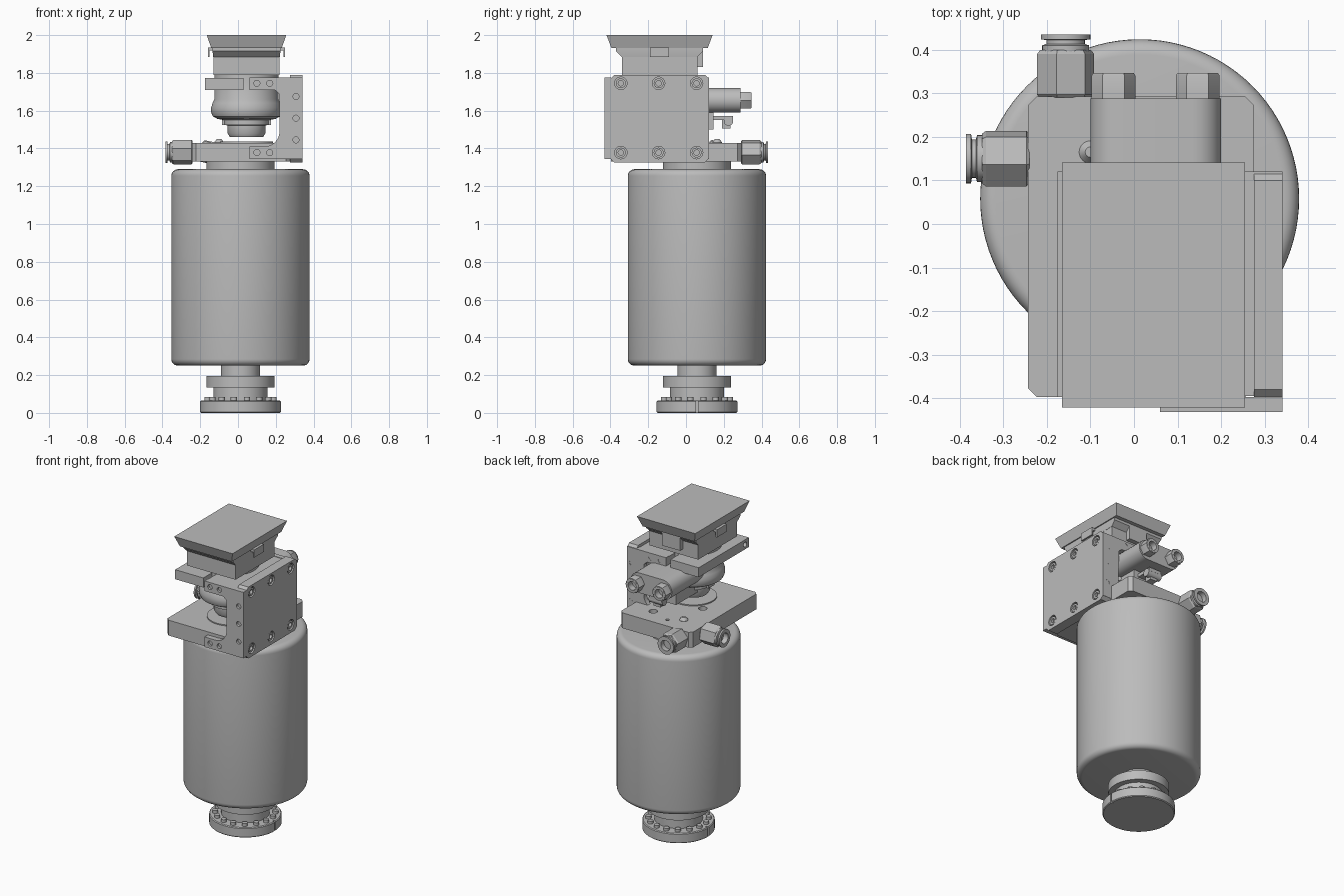
import bpy, bmesh
from math import cos, sin, pi, radians
from mathutils import Matrix, Vector

if "Cube" in bpy.data.objects:
    bpy.data.objects.remove(bpy.data.objects["Cube"])

grey = bpy.data.materials.new("plain grey")
grey.use_nodes = True
GREY = (0.5, 0.5, 0.5, 1)
grey.diffuse_color = GREY
grey.node_tree.nodes["Principled BSDF"].inputs["Base Color"].default_value = GREY

BODY = (0.013, 0.058)    # axis of the tank
HEAD = (0.045, -0.14)    # axis of the sensor head
TURN = {"x": Matrix.Rotation(pi / 2, 4, "Y"), "y": Matrix.Rotation(-pi / 2, 4, "X"), "z": Matrix()}


def finish(name, bm):
    bmesh.ops.recalc_face_normals(bm, faces=bm.faces)
    mesh = bpy.data.meshes.new(name)
    bm.to_mesh(mesh)
    bm.free()
    mesh.materials.append(grey)
    ob = bpy.data.objects.new(name, mesh)
    bpy.context.scene.collection.objects.link(ob)
    smooth(ob)
    return ob


def activate(ob):
    for other in bpy.context.selected_objects:
        other.select_set(False)
    ob.select_set(True)
    bpy.context.view_layer.objects.active = ob


def smooth(ob):
    activate(ob)
    bpy.ops.object.shade_smooth_by_angle(angle=radians(32))


def lathe(name, profile, origin, axis="z", sides=64, phase=0.0):
    """Revolve (radius, height) points; a zero radius closes the end."""
    bm = bmesh.new()
    rings = []
    for r, h in profile:
        if r == 0:
            rings.append([bm.verts.new((0, 0, h))] * sides)
        else:
            angles = [phase + 2 * pi * i / sides for i in range(sides)]
            rings.append([bm.verts.new((r * cos(a), r * sin(a), h)) for a in angles])
    for low, high in zip(rings, rings[1:]):
        for i in range(sides):
            j = (i + 1) % sides
            bm.faces.new(list(dict.fromkeys((low[i], low[j], high[j], high[i]))))
    bmesh.ops.transform(bm, matrix=Matrix.Translation(origin) @ TURN[axis], verts=bm.verts)
    return finish(name, bm)


def disc(name, r, h0, h1, origin, axis="z", sides=64, phase=0.0):
    return lathe(name, [(0, h0), (r, h0), (r, h1), (0, h1)], origin, axis, sides, phase)


def prism(name, points, axis, a, b):
    """Extrude a flat outline from a to b along an axis."""
    place = {"x": lambda u, v, w: (w, u, v), "y": lambda u, v, w: (u, w, v), "z": lambda u, v, w: (u, v, w)}[axis]
    bm = bmesh.new()
    ends = [[bm.verts.new(place(u, v, w)) for u, v in points] for w in (a, b)]
    for end in ends:
        bm.faces.new(end)
    n = len(points)
    for i in range(n):
        j = (i + 1) % n
        bm.faces.new((ends[0][i], ends[0][j], ends[1][j], ends[1][i]))
    return finish(name, bm)


def chamfered(u0, u1, v0, v1, c):
    return [(u0 + c, v0), (u1 - c, v0), (u1, v0 + c), (u1, v1 - c),
            (u1 - c, v1), (u0 + c, v1), (u0, v1 - c), (u0, v0 + c)]


def box(name, x, y, z):
    return prism(name, [(x[0], y[0]), (x[1], y[0]), (x[1], y[1]), (x[0], y[1])], "z", *z)


def tiers(name, sections):
    """Stack centred rectangles of (half x, half y, z) into a tapered solid."""
    bm = bmesh.new()
    rings = [[bm.verts.new((HEAD[0] + sx * hx, HEAD[1] + sy * hy, z))
              for sx, sy in ((-1, -1), (1, -1), (1, 1), (-1, 1))] for hx, hy, z in sections]
    bm.faces.new(rings[0])
    bm.faces.new(rings[-1])
    for low, high in zip(rings, rings[1:]):
        for i in range(4):
            j = (i + 1) % 4
            bm.faces.new((low[i], low[j], high[j], high[i]))
    return finish(name, bm)


def cut(ob, cutters):
    for cutter in cutters:
        mod = ob.modifiers.new("cut", "BOOLEAN")
        mod.operation, mod.solver, mod.object = "DIFFERENCE", "EXACT", cutter
        activate(ob)
        bpy.ops.object.modifier_apply(modifier=mod.name)
        bpy.data.objects.remove(cutter)
    smooth(ob)


# Tank with rounded rims
R, ROUND = 0.366, 0.035
arc = [(R - ROUND + ROUND * sin(t), ROUND * cos(t)) for t in (i * pi / 12 for i in range(7))]
lathe("tank", [(0, 0.25)] + [(r, 0.25 + ROUND - h) for r, h in arc]
      + [(r, 1.29 - ROUND + h) for r, h in reversed(arc)] + [(0, 1.29)], (*BODY, 0), sides=96)
disc("tank_collar", 0.18, 1.285, 1.335, (*BODY, 0))

# Lower neck and bolted foot flange
lathe("lower_neck", [(0, 0.05), (0.143, 0.05), (0.143, 0.135), (0.18, 0.135), (0.18, 0.195),
                     (0.103, 0.195), (0.103, 0.26), (0, 0.26)], (*BODY, 0))
foot = lathe("foot_flange", [(0, 0), (0.209, 0), (0.214, 0.005), (0.214, 0.06), (0.209, 0.065), (0, 0.065)], (*BODY, 0))
cut(foot, [box("slot", (BODY[0] + s * 0.214 - 0.015, BODY[0] + s * 0.214 + 0.015),
               (BODY[1] - 0.006, BODY[1] + 0.006), (-0.01, 0.1)) for s in (-1, 1)])
for i in range(16):
    a = 2 * pi * (i + 0.5) / 16
    disc("foot_bolt", 0.017, 0.06, 0.083, (BODY[0] + 0.178 * cos(a), BODY[1] + 0.178 * sin(a), 0), sides=12)

# Base plate with drilled holes and seat ring
base = prism("base_plate", chamfered(-0.243, 0.275, -0.397, 0.293, 0.02), "z", 1.33, 1.43)
cut(base, [disc("drill", r, 1.39, 1.45, (x, y, 0), sides=24)
           for x, y, r in ((0.118, 0.17, 0.026), (-0.1, -0.03, 0.026), (-0.02, 0.22, 0.012))])
disc("seat_ring", 0.14, 1.425, 1.437, (*HEAD, 0))
lathe("base_screw", [(0.026, 1.42), (0.026, 1.432), (0.012, 1.45), (0, 1.45)], (-0.1, 0.165, 0), sides=24)

# Side plate with counterbored screws
side = prism("side_plate", chamfered(-0.4, 0.12, 1.325, 1.79, 0.02), "x", 0.275, 0.341)
spots = [(y, z) for y in (-0.345, -0.145, 0.056) for z in (1.378, 1.745)]
cut(side, [disc("bore", 0.033, -0.02, 0.02, (0.341, y, z), "x", 24) for y, z in spots])
for y, z in spots:
    lathe("side_screw", [(0, -0.012), (0.014, -0.012), (0.014, 0.012), (0.026, 0.012), (0.026, -0.02)],
          (0.325, y, z), "x", 24)

# C-shaped brackets at the front and back of the side plate
curve = [(0.14 + 0.08 * sin(t), 1.49 - 0.08 * cos(t)) for t in (i * pi / 12 for i in range(7))]
c_shape = ([(0.06, 1.345), (0.341, 1.345), (0.341, 1.775), (0.06, 1.775), (0.06, 1.71), (0.195, 1.71), (0.218, 1.69)]
           + curve[::-1] + [(0.06, 1.41)])
holes = [(x, z) for x in (0.1, 0.168) for z in (1.378, 1.745)] + [(0.307, z) for z in (1.445, 1.56, 1.675)]
for name, y0, y1, face in (("front_bracket", -0.432, -0.397, -0.432), ("back_bracket", 0.09, 0.121, 0.121)):
    bracket = prism(name, c_shape, "y", y0, y1)
    cut(bracket, [disc("drill", 0.016, -0.015, 0.015, (x, face, z), "y", 20) for x, z in holes])

# Split clamp plate around the head
left_arm = box("clamp_outer", (-0.175, 0.028), (-0.397, 0.12), (1.71, 1.772))
cut(left_arm, [disc("drill", 0.016, -0.03, 0.03, (-0.175, -0.36, 1.741), "x", 20)])
box("clamp_inner", (0.06, 0.275), (-0.395, 0.12), (1.71, 1.772))

# Rounded sensor bulb and its stepped underside
lathe("bulb", [(0, 1.8), (0.17, 1.8), (0.17, 1.66), (0.18, 1.64), (0.187, 1.615), (0.187, 1.59), (0.178, 1.57),
               (0.155, 1.557), (0.12, 1.55), (0.12, 1.525), (0.1, 1.522), (0.1, 1.48), (0.088, 1.46), (0, 1.46)],
      (*HEAD, 0))
for s in (-1, 1):
    box("bulb_pin", sorted((HEAD[0] + s * 0.09, HEAD[0] + s * 0.13)), (HEAD[1] - 0.03, HEAD[1] + 0.03), (1.525, 1.55))

# Head block, tapered lid and clips
tiers("head_block", [(0.175, 0.2, 1.79), (0.175, 0.2, 1.92)])
tiers("lid_step", [(0.176, 0.2, 1.885), (0.18, 0.23, 1.915), (0.18, 0.23, 1.937)])
tiers("lid", [(0.187, 0.255, 1.932), (0.21, 0.281, 2.0)])
for s in (-1, 1):
    x = HEAD[0] + s * 0.2
    box("lid_clip", (x - 0.005, x + 0.005), (-0.19, -0.09), (1.885, 1.935))
    box("clip_hook", sorted((x, HEAD[0] + s * 0.17)), (-0.19, -0.09), (1.918, 1.935))
box("head_latch", (-0.02, 0.11), (0.05, 0.09), (1.83, 1.935))

# Rear manifold with rounded ends
ends = [(0.05 + s * (0.085 + 0.065 * cos(t)), 1.655 + s * 0.065 * sin(t))
        for s in (1, -1) for t in (-pi / 2 + i * pi / 12 for i in range(13))]
prism("manifold", ends, "y", -0.14, 0.288)
for x in (-0.047, 0.146):
    lathe("manifold_nut", [(0, 0), (0.05, 0), (0.05, 0.055), (0.046, 0.061)], (x, 0.286, 1.655), "y", 6)
    lathe("manifold_port", [(0.047, 0.06), (0.028, 0.061), (0.028, 0.02), (0, 0.02)], (x, 0.286, 1.655), "y", 24)

# Connector block and lever under the manifold
box("connector", (-0.03, 0.12), (-0.1, 0.145), (1.5, 1.595))
box("lever_arm", (0.0, 0.09), (0.14, 0.25), (1.55, 1.572))
disc("lever_pivot", 0.025, -0.05, 0.05, (0.045, 0.225, 1.545), "x", 20)
box("lever_tail", (0.02, 0.07), (0.19, 0.235), (1.505, 1.55))

# Push-in hose fittings
for name, origin, axis, d in (("back_fitting", (-0.157, 0.29, 1.38), "y", 1), ("side_fitting", (-0.24, 0.15, 1.38), "x", -1)):
    lathe(name + "_nut", [(r, d * h) for r, h in ((0, 0), (0.06, 0), (0.067, 0.007), (0.067, 0.1), (0.06, 0.109), (0, 0.109))],
          origin, axis, 6, radians(12))
    lathe(name + "_collar", [(r, d * h) for r, h in (
        (0.054, 0.1), (0.054, 0.12), (0.044, 0.123), (0.044, 0.132), (0.057, 0.134), (0.057, 0.145),
        (0.034, 0.145), (0.034, 0.112), (0, 0.112))], origin, axis, 32)
